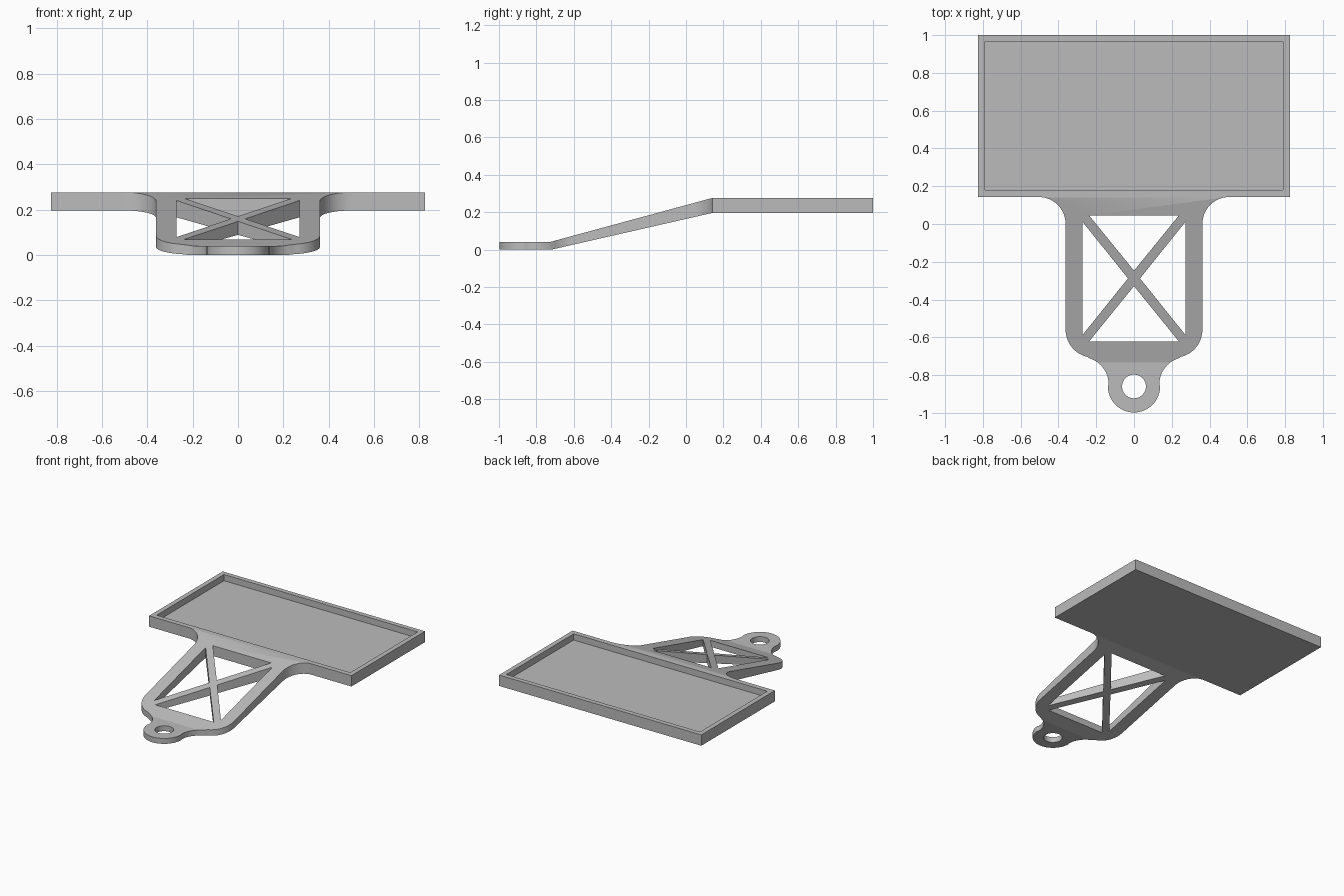
import bpy, bmesh
from math import cos, sin, radians

cube = bpy.data.objects.get("Cube")
if cube:
    bpy.data.objects.remove(cube, do_unlink=True)

grey = bpy.data.materials.new("plain_grey")
grey.use_nodes = True
grey.diffuse_color = (0.5, 0.5, 0.5, 1)
grey.node_tree.nodes["Principled BSDF"].inputs["Base Color"].default_value = grey.diffuse_color


def prism(name, points, direction):
    """Closed polygon of 3D points swept along a direction."""
    bm = bmesh.new()
    face = bm.faces.new([bm.verts.new(p) for p in points])
    swept = bmesh.ops.extrude_face_region(bm, geom=[face])
    verts = [g for g in swept["geom"] if isinstance(g, bmesh.types.BMVert)]
    bmesh.ops.translate(bm, verts=verts, vec=direction)
    bmesh.ops.recalc_face_normals(bm, faces=bm.faces)
    mesh = bpy.data.meshes.new(name)
    bm.to_mesh(mesh)
    bm.free()
    mesh.materials.append(grey)
    obj = bpy.data.objects.new(name, mesh)
    bpy.context.collection.objects.link(obj)
    return obj


def plan_prism(name, points, low=-0.5, high=1.0):
    return prism(name, [(x, y, low) for x, y in points], (0, 0, high - low))


def arc(cx, cy, r, start, end, steps=14):
    angles = [radians(start + (end - start) * i / steps) for i in range(steps + 1)]
    return [(cx + r * cos(a), cy + r * sin(a)) for a in angles]


def combine(target, cutter, operation):
    mod = target.modifiers.new(cutter.name, "BOOLEAN")
    mod.operation, mod.solver, mod.object = operation, "EXACT", cutter
    bpy.context.view_layer.objects.active = target
    bpy.ops.object.modifier_apply(modifier=mod.name)
    bpy.data.objects.remove(cutter, do_unlink=True)


# Bent plate: side profile swept across the width
side = [(-1.1, 0), (-0.72, 0), (0.14, 0.196), (1.1, 0.196),
        (1.1, 0.276), (0.14, 0.276), (-0.73, 0.04), (-1.1, 0.04)]
body = prism("tray_with_sloped_arm", [(-0.9, y, z) for y, z in side], (1.8, 0, 0))

# Plan outline: tray, filleted arm, rounded shoulders and hanging lug
half = [(0.825, 1), (0.825, 0.143)]
half += arc(0.505, 0, 0.143, 90, 180)
half += arc(0.215, -0.56, 0.147, 0, -77.4)
half += arc(0.28, -0.85, 0.146, 102.6, 180)[1:]
half += arc(0, -0.86, 0.138, 0, -90)
outline = half + [(-x, y) for x, y in reversed(half[:-1])]
combine(body, plan_prism("outline", outline), "INTERSECT")

# Shallow recess in the tray
combine(body, plan_prism("recess", [(-0.79, 0.18), (0.79, 0.18), (0.79, 0.965), (-0.79, 0.965)],
                         0.23, 0.5), "DIFFERENCE")

# Four triangular windows that leave crossed braces
mid = -0.288
for s in (-1, 1):
    ends = mid + s * 0.334
    combine(body, plan_prism("end_window", [(-0.238, ends), (0.238, ends), (0, mid + s * 0.041)]),
            "DIFFERENCE")
    combine(body, plan_prism("side_window", [(s * 0.272, mid - 0.299), (s * 0.272, mid + 0.299),
                                             (s * 0.032, mid)]), "DIFFERENCE")

# Hole through the lug
combine(body, plan_prism("lug_hole", arc(0, -0.86, 0.063, 0, 360, 40)[:-1]), "DIFFERENCE")

bpy.ops.object.select_all(action="DESELECT")
body.select_set(True)
bpy.context.view_layer.objects.active = body
bpy.ops.object.shade_smooth_by_angle(angle=radians(30))
